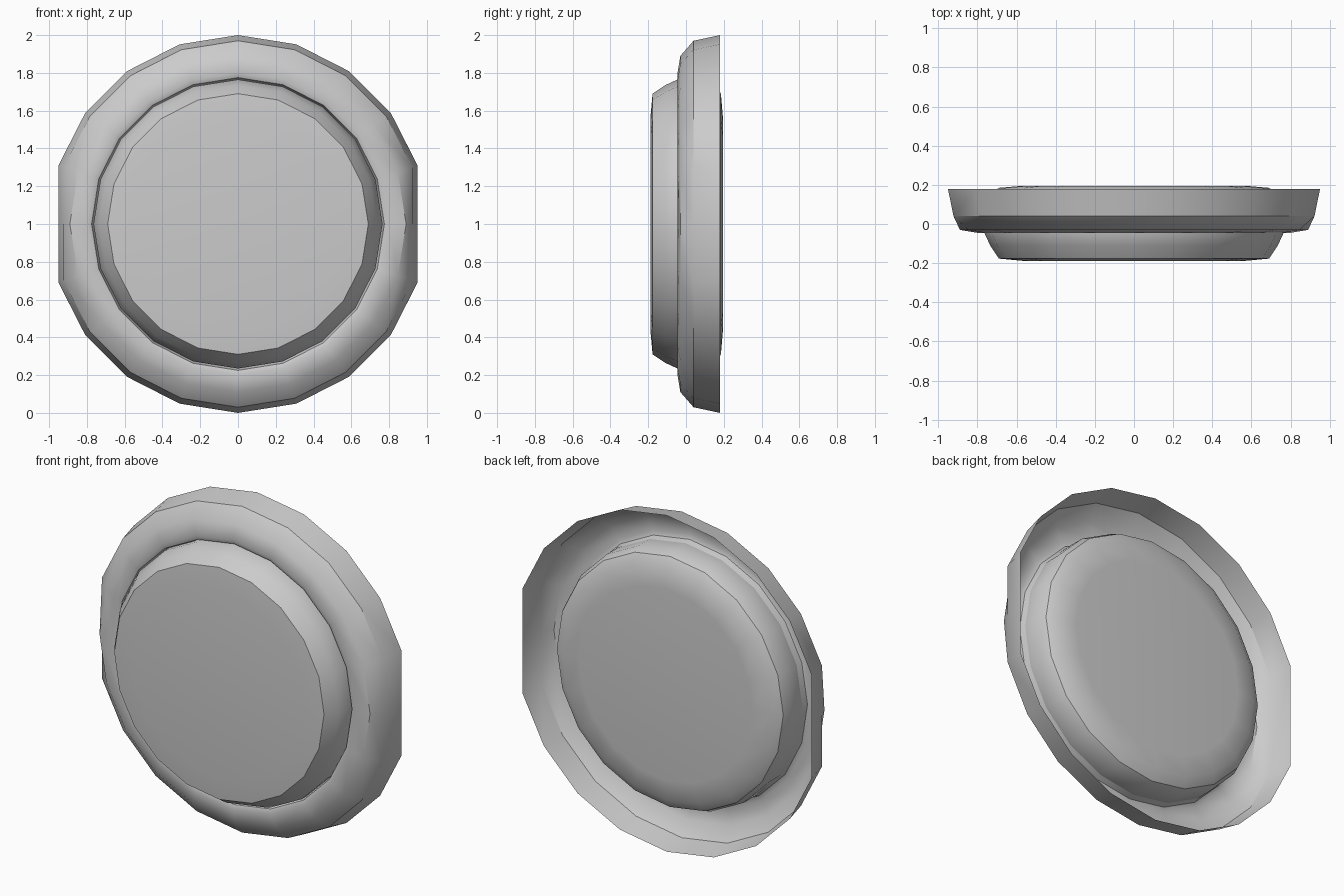
import bpy, bmesh, math

if "Cube" in bpy.data.objects:
    bpy.data.objects.remove(bpy.data.objects["Cube"])

SIDES = 20
CZ = 1.0


def lathe(name, profile, flat_rows=0, caps=False, angle=34):
    """Spin (radius, y) points round the y axis; the first flat_rows lose their side corners."""
    bm = bmesh.new()
    rows = []
    for i, (r, y) in enumerate(profile):
        row = []
        for k in range(SIDES):
            a = 2 * math.pi * k / SIDES
            x, z = r * math.cos(a), r * math.sin(a)
            if i < flat_rows:
                lim = r * math.cos(2 * math.pi / SIDES)
                x = max(-lim, min(lim, x))
            row.append(bm.verts.new((x, y, CZ + z)))
        rows.append(row)
    for a, b in zip(rows, rows[1:]):
        for k in range(SIDES):
            n = (k + 1) % SIDES
            bm.faces.new((a[k], b[k], b[n], a[n]))
    if caps:
        bm.faces.new(rows[0])
        bm.faces.new(rows[-1][::-1])
        bmesh.ops.recalc_face_normals(bm, faces=bm.faces)
    else:
        # open shell: make the normals face the front
        bm.normal_update()
        if sum(f.normal.y * f.calc_area() for f in bm.faces) > 0:
            bmesh.ops.reverse_faces(bm, faces=bm.faces)
    mesh = bpy.data.meshes.new(name)
    bm.to_mesh(mesh)
    bm.free()
    ob = bpy.data.objects.new(name, mesh)
    bpy.context.collection.objects.link(ob)
    bpy.ops.object.select_all(action='DESELECT')
    ob.select_set(True)
    bpy.context.view_layer.objects.active = ob
    bpy.ops.object.shade_smooth_by_angle(angle=math.radians(angle))
    return ob


# Outer rim: thin shell, open at the back, rolled lip at the inside
lathe("outer_rim", [(1.0, 0.18), (0.97, 0.04), (0.89, -0.03),
                    (0.80, -0.045), (0.775, -0.035), (0.765, 0.0)], flat_rows=2)

# Centre disc: crisp front edge, rounded back
lathe("centre_disc", [(0.57, -0.188), (0.69, -0.177), (0.735, -0.11),
                      (0.765, -0.045), (0.765, 0.10), (0.745, 0.15),
                      (0.69, 0.185), (0.57, 0.195)], caps=True)
